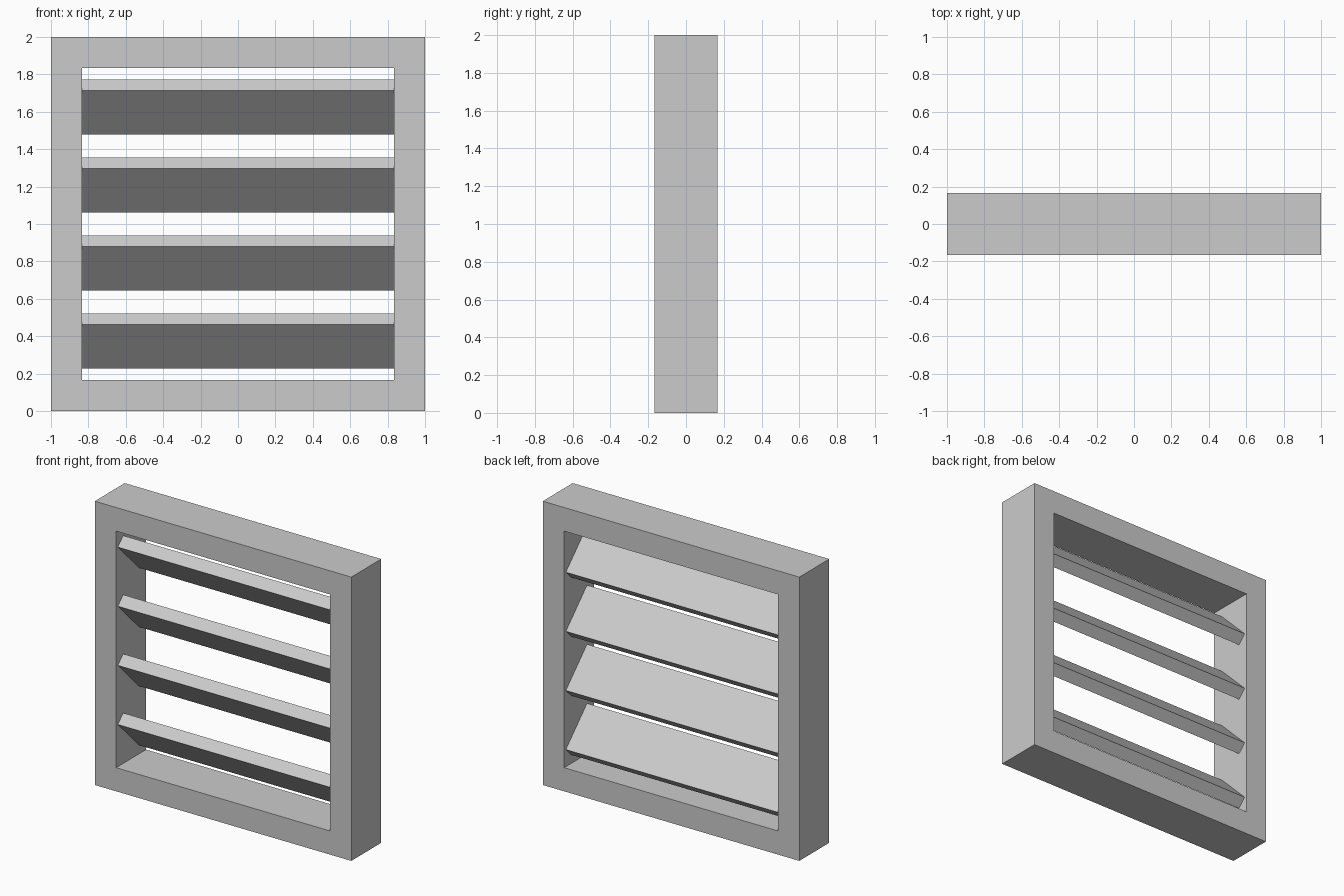
import bpy, bmesh, math
from mathutils import Matrix

if "Cube" in bpy.data.objects:
    bpy.data.objects.remove(bpy.data.objects["Cube"])

HALF, INNER, DEPTH = 1.0, 5 / 6, 1 / 6   # outer half size, opening half size, half depth
SLATS = 4


def add_object(name, bm):
    bmesh.ops.recalc_face_normals(bm, faces=bm.faces)
    mesh = bpy.data.meshes.new(name)
    bm.to_mesh(mesh)
    bm.free()
    obj = bpy.data.objects.new(name, mesh)
    bpy.context.collection.objects.link(obj)
    return obj


# Square frame: a rectangular section swept around four mitred corners
bm = bmesh.new()
section = [(HALF, -DEPTH), (HALF, DEPTH), (INNER, DEPTH), (INNER, -DEPTH)]
corners = [(-1, -1), (1, -1), (1, 1), (-1, 1)]
rings = [[bm.verts.new((sx * r, y, 1 + sz * r)) for sx, sz in corners] for r, y in section]
for i in range(4):
    a, b = rings[i], rings[(i + 1) % 4]
    for j in range(4):
        k = (j + 1) % 4
        bm.faces.new((a[j], a[k], b[k], b[j]))
add_object("frame", bm)

# Slats: boards tilted 45 degrees, high edge at the front
pitch = 2 * INNER / SLATS
for i in range(SLATS):
    bm = bmesh.new()
    bmesh.ops.create_cube(bm, size=1, matrix=Matrix.Diagonal((2 * INNER, 1 / 3, 1 / 12, 1)))
    slat = add_object(f"slat_{i + 1}", bm)
    slat.location.z = 1 - INNER + pitch * (i + 0.5)
    slat.rotation_euler.x = math.radians(-45)
